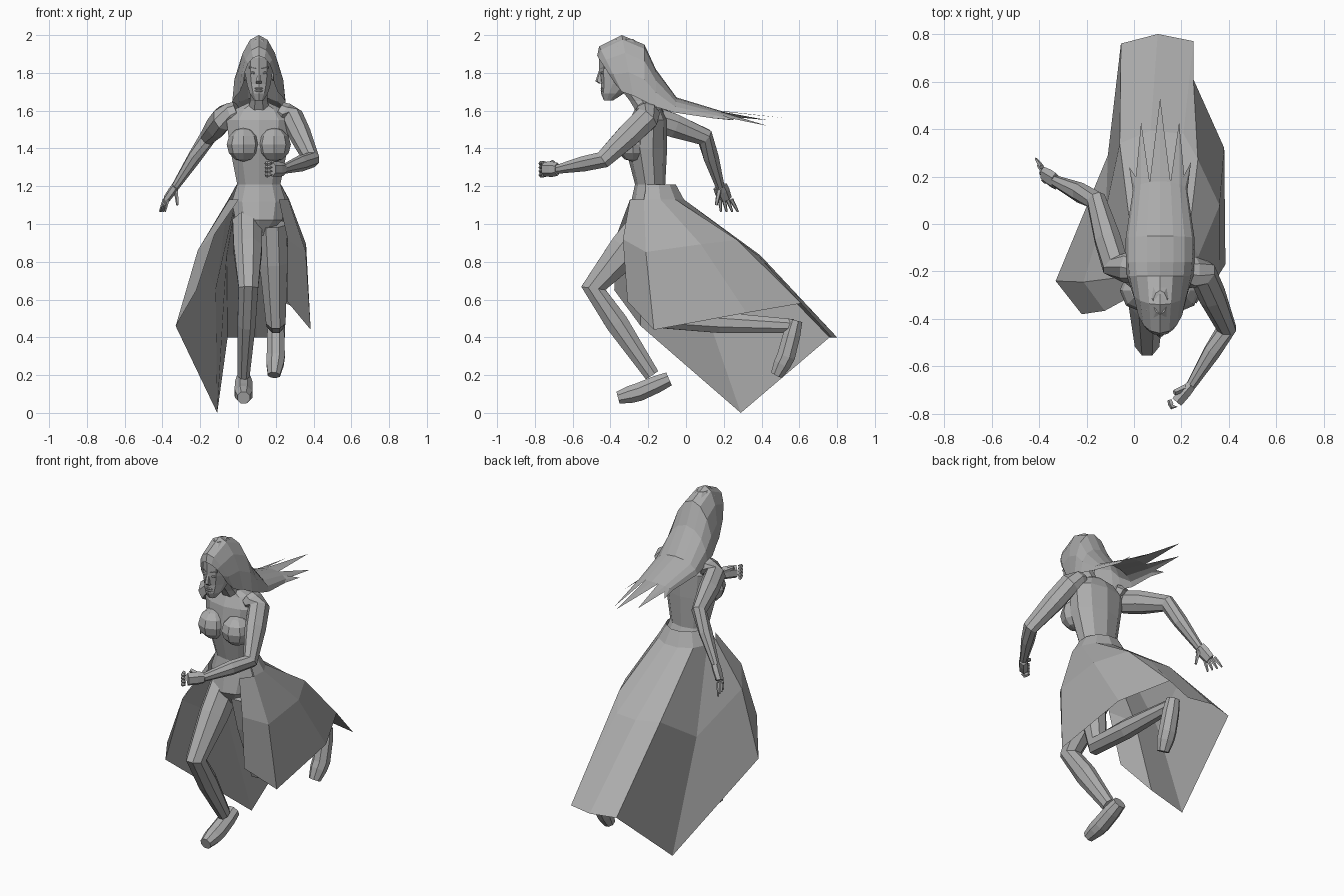
import bpy, bmesh, math
from mathutils import Vector

if "Cube" in bpy.data.objects:
    bpy.data.objects.remove(bpy.data.objects["Cube"])

GREY = (0.42, 0.42, 0.42, 1)
MID = 0.11  # body centre line
SIDES = (("left", 1), ("right", -1))
clay = bpy.data.materials.new("plain grey")
clay.use_nodes = True
clay.diffuse_color = GREY
clay.node_tree.nodes["Principled BSDF"].inputs["Base Color"].default_value = GREY


def finish(name, bm):
    bmesh.ops.recalc_face_normals(bm, faces=bm.faces)
    mesh = bpy.data.meshes.new(name)
    bm.to_mesh(mesh)
    bm.free()
    mesh.materials.append(clay)
    bpy.context.collection.objects.link(bpy.data.objects.new(name, mesh))


def loft(name, stations, sides, upright=False):
    """Closed tube through stations of (point, half width, half depth)."""
    bm = bmesh.new()
    points = [Vector(station[0]) for station in stations]
    rings = []
    for i, (point, wide, deep) in enumerate(stations):
        ahead = points[min(i + 1, len(points) - 1)]
        behind = points[max(i - 1, 0)]
        along = Vector((0, 0, 1)) if upright else (ahead - behind).normalized()
        across = Vector((1, 0, 0))
        across = (across - along * across.dot(along)).normalized()
        outward = along.cross(across)
        ring = []
        for k in range(sides):
            angle = math.tau * (k + 0.5) / sides
            offset = across * math.cos(angle) * wide + outward * math.sin(angle) * deep
            ring.append(bm.verts.new(points[i] + offset))
        rings.append(ring)
    for low, high in zip(rings, rings[1:]):
        for k in range(sides):
            after = (k + 1) % sides
            bm.faces.new((low[k], low[after], high[after], high[k]))
    bm.faces.new(rings[0])
    bm.faces.new(rings[-1])
    finish(name, bm)


def column(name, *levels, sides=10):
    """Upright part on the centre line; levels are y, z, half width, half depth."""
    stations = [((MID, y, z), wide, deep) for y, z, wide, deep in levels]
    loft(name, stations, sides, upright=True)


def limb(name, joints, radii, depth=1.15, sides=8):
    """Jointed part whose flesh swells a little between the joints."""
    joints = [Vector(joint) for joint in joints]
    stations = [(joints[0], radii[0], radii[0] * depth)]
    for i in range(1, len(joints)):
        swell = (radii[i - 1] * 0.6 + radii[i] * 0.4) * 1.1
        stations.append((joints[i - 1].lerp(joints[i], 0.4), swell, swell * depth))
        stations.append((joints[i], radii[i], radii[i] * depth))
    loft(name, stations, sides)


def sheet(name, rows, tips=()):
    """Open surface through rows of points; tips are (first, last, point) on the last row."""
    bm = bmesh.new()
    grid = [[bm.verts.new(point) for point in row] for row in rows]
    for upper, lower in zip(grid, grid[1:]):
        for k in range(len(upper) - 1):
            bm.faces.new((upper[k], upper[k + 1], lower[k + 1], lower[k]))
    for first, last, point in tips:
        tip = bm.verts.new(point)
        for k in range(first, last):
            bm.faces.new((grid[-1][k], grid[-1][k + 1], tip))
    finish(name, bm)


def blob(name, centre, size, segments=8, rings=4):
    bm = bmesh.new()
    bmesh.ops.create_uvsphere(bm, u_segments=segments, v_segments=rings, radius=1)
    bmesh.ops.scale(bm, vec=size, verts=bm.verts)
    bmesh.ops.translate(bm, vec=centre, verts=bm.verts)
    finish(name, bm)


# Torso from crotch to shoulders, neck and chest
column("torso",
       (-0.21, 0.94, 0.04, 0.05), (-0.2, 1.02, 0.13, 0.11), (-0.18, 1.12, 0.15, 0.11),
       (-0.19, 1.21, 0.12, 0.08), (-0.21, 1.4, 0.16, 0.11), (-0.2, 1.55, 0.18, 0.1),
       (-0.2, 1.61, 0.13, 0.07), (-0.21, 1.64, 0.06, 0.05))
column("neck", (-0.2, 1.58, 0.07, 0.06), (-0.25, 1.65, 0.05, 0.05), (-0.31, 1.74, 0.05, 0.06), sides=8)
for label, s in SIDES:
    blob(label + "_breast", (MID + s * 0.08, -0.28, 1.42), (0.09, 0.09, 0.09), rings=6)

# Head and face
column("head",
       (-0.41, 1.655, 0.025, 0.025), (-0.39, 1.69, 0.05, 0.06), (-0.36, 1.74, 0.066, 0.09),
       (-0.34, 1.8, 0.076, 0.12), (-0.34, 1.88, 0.076, 0.12), (-0.33, 1.94, 0.06, 0.1),
       (-0.33, 1.98, 0.03, 0.05))
column("nose", (-0.45, 1.745, 0.018, 0.012), (-0.46, 1.757, 0.015, 0.02), (-0.45, 1.81, 0.008, 0.012), sides=6)
for name, z in (("upper_lip", 1.718), ("lower_lip", 1.705)):
    blob(name, (MID, -0.44, z), (0.024, 0.012, 0.007))
for label, s in SIDES:
    blob(label + "_eye", (MID + s * 0.03, -0.44, 1.8), (0.015, 0.012, 0.008))
    brow = [(MID + s * 0.01, -0.45, 1.82), (MID + s * 0.05, -0.43, 1.83)]
    limb(label + "_brow", brow, (0.006, 0.006), sides=4)
    blob(label + "_ear", (MID + s * 0.075, -0.32, 1.79), (0.01, 0.02, 0.035), segments=6)

# Hair: rows of arches from edge to crown to edge, ending in loose points
crown = [(-0.47, 1.89), (-0.46, 1.94), (-0.34, 2), (-0.22, 1.95), (-0.16, 1.82), (-0.05, 1.67), (0.18, 1.6)]
edge = [(-0.38, 1.75), (-0.34, 1.7), (-0.28, 1.68), (-0.22, 1.65), (-0.16, 1.62), (-0.06, 1.59), (0.14, 1.56)]
arches = []
for i, (high, low) in enumerate(zip(crown, edge)):
    half = min(0.08 + 0.02 * i, 0.145) - (0.03 if high == crown[-1] else 0)
    arch = []
    for k in range(9):
        angle = math.pi * (k / 8 - 0.5)
        y, z = Vector(low).lerp(Vector(high), math.cos(angle))
        arch.append((MID + half * math.sin(angle), y, z))
    arches.append(arch)
sheet("hair", arches, [
    (0, 2, (-0.02, 0.24, 1.55)), (1, 3, (0.03, 0.43, 1.55)), (3, 5, (MID, 0.53, 1.56)),
    (5, 7, (0.19, 0.43, 1.52)), (6, 8, (0.24, 0.26, 1.55))])

# Arms: collar, shoulder, elbow, wrist
arm_radii = (0.05, 0.06, 0.043, 0.022)
left_wrist = Vector((0.24, -0.68, 1.29))
right_wrist = Vector((-0.33, 0.18, 1.2))
limb("left_arm", [(0.22, -0.2, 1.6), (0.29, -0.21, 1.56), (0.39, -0.44, 1.34), left_wrist], arm_radii)
limb("right_arm", [(0, -0.19, 1.6), (-0.08, -0.17, 1.56), (-0.16, 0.1, 1.46), right_wrist], arm_radii)

# Clenched hand in front, with curled fingers stacked down the knuckles
knuckles = left_wrist + Vector((-0.06, -0.07, 0))
limb("left_hand", [left_wrist, knuckles], (0.025, 0.028), depth=1.4, sides=6)
for i in range(4):
    root = knuckles + Vector((0.02, -0.02, 0.03 - 0.02 * i))
    curl = [root, root + Vector((-0.04, 0, 0)), root + Vector((-0.05, 0.03, 0))]
    limb("left_finger_%d" % i, curl, (0.012, 0.012, 0.01), sides=5)
limb("left_thumb", [left_wrist, knuckles + Vector((-0.01, 0.04, 0.04))], (0.014, 0.011), sides=5)

# Open hand behind, with fanned fingers
palm = right_wrist + Vector((-0.05, 0.03, -0.07))
limb("right_hand", [right_wrist, palm], (0.02, 0.018), depth=1.9, sides=6)
for i in range(4):
    fan = Vector((-0.3, 1, 0)) * 0.02 * (i - 1.5)
    tip = palm + fan * 1.5 + Vector((-0.02, 0.02, -0.065))
    limb("right_finger_%d" % i, [palm + fan, tip], (0.01, 0.005), sides=5)
limb("right_thumb", [right_wrist, right_wrist + Vector((0.01, -0.02, -0.1))], (0.012, 0.007), sides=5)

# Legs: hip, knee, ankle; the left one is kicked up behind
leg_radii = (0.085, 0.056, 0.034)
limb("right_leg", [(0.05, -0.2, 1), (0.055, -0.49, 0.66), (0.03, -0.18, 0.2)], leg_radii, depth=1.25)
limb("left_leg", [(0.18, -0.19, 1), (0.2, -0.08, 0.49), (0.2, 0.57, 0.46)], leg_radii)

# Feet: heel, ball, toe
foot_radii = (0.04, 0.052, 0.035)
limb("right_foot", [(0.03, -0.09, 0.18), (0.03, -0.25, 0.11), (0.03, -0.36, 0.08)], foot_radii, depth=1)
limb("left_foot", [(0.2, 0.58, 0.49), (0.2, 0.53, 0.3), (0.19, 0.48, 0.2)], foot_radii, depth=1)

# Windswept hem, open in front, from its left corner round the back to its right corner
hem = [(0.26, -0.31, 0.59), (0.385, -0.17, 0.44), (0.38, 0.32, 0.53), (0.25, 0.61, 0.58), (0.25, 0.77, 0.4),
       (0.1, 0.8, 0.4), (-0.055, 0.76, 0.4), (-0.11, 0.29, 0), (-0.33, -0.24, 0.46), (-0.22, -0.38, 0.65)]


def waist_arc(radius, height):
    """Open arc round the hips with one point for each hem point."""
    arc = []
    for k in range(len(hem)):
        angle = math.radians(280 * k / (len(hem) - 1) - 50)
        arc.append(Vector((MID + radius * math.cos(angle), radius * math.sin(angle) - 0.17, height)))
    return arc


waist = waist_arc(0.165, 1.13)
middle = []
for start, end in zip(waist, hem):
    billow = (start - Vector((MID, -0.17, 1))) * 0.25
    middle.append(start.lerp(Vector(end), 0.45) + billow)
sheet("skirt", [waist, middle, hem])
sheet("waistband", [waist_arc(0.12, 1.21)[1:-1], waist[1:-1]])
